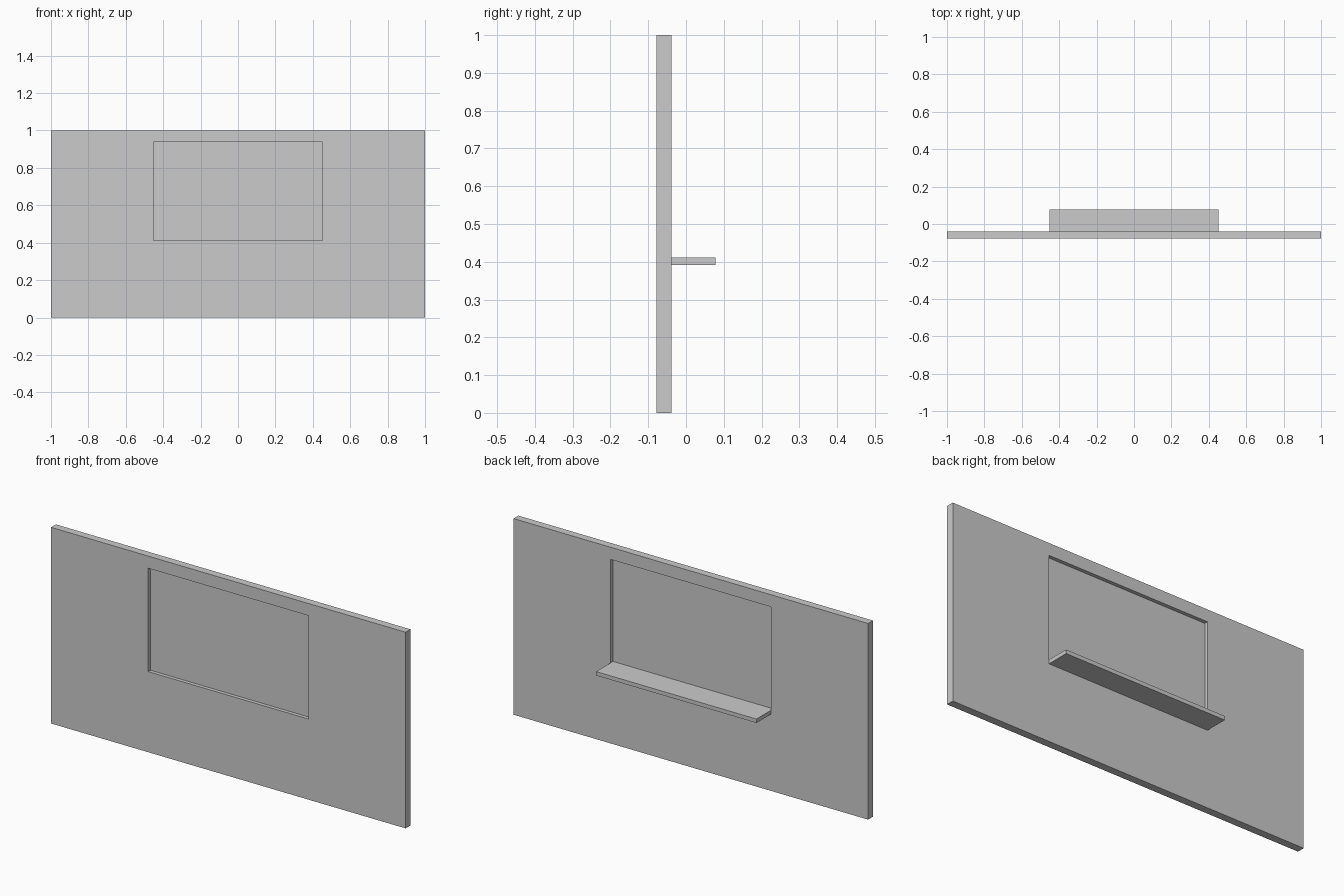
import bpy

if "Cube" in bpy.data.objects:
    bpy.data.objects.remove(bpy.data.objects["Cube"])


def box(name, x, y, z):
    """Box from (min, max) ranges on each axis."""
    bpy.ops.mesh.primitive_cube_add(size=1, location=[sum(r) / 2 for r in (x, y, z)])
    ob = bpy.context.object
    ob.name = name
    ob.scale = [r[1] - r[0] for r in (x, y, z)]
    bpy.ops.object.transform_apply(location=False, rotation=False, scale=True)
    return ob


FRONT, BACK = -0.078, -0.039        # wall faces
MID = (FRONT + BACK) / 2
OPEN_X, OPEN_Z = (-0.452, 0.452), (0.411, 0.938)

# wall panel with a window opening
wall = box("wall_panel", (-1, 1), (FRONT, BACK), (0, 1))
cutter = box("opening_cutter", OPEN_X, (FRONT - 0.1, BACK + 0.1), OPEN_Z)
mod = wall.modifiers.new("opening", 'BOOLEAN')
mod.operation = 'DIFFERENCE'
mod.solver = 'EXACT'
mod.object = cutter
bpy.context.view_layer.objects.active = wall
bpy.ops.object.modifier_apply(modifier=mod.name)
bpy.data.objects.remove(cutter)

# thin pane halfway through the opening
box("window_pane", OPEN_X, (MID - 0.001, MID + 0.001), OPEN_Z)

# counter shelf on the back, flush with the sill
box("counter_shelf", OPEN_X, (BACK, 0.078), (0.391, OPEN_Z[0]))
